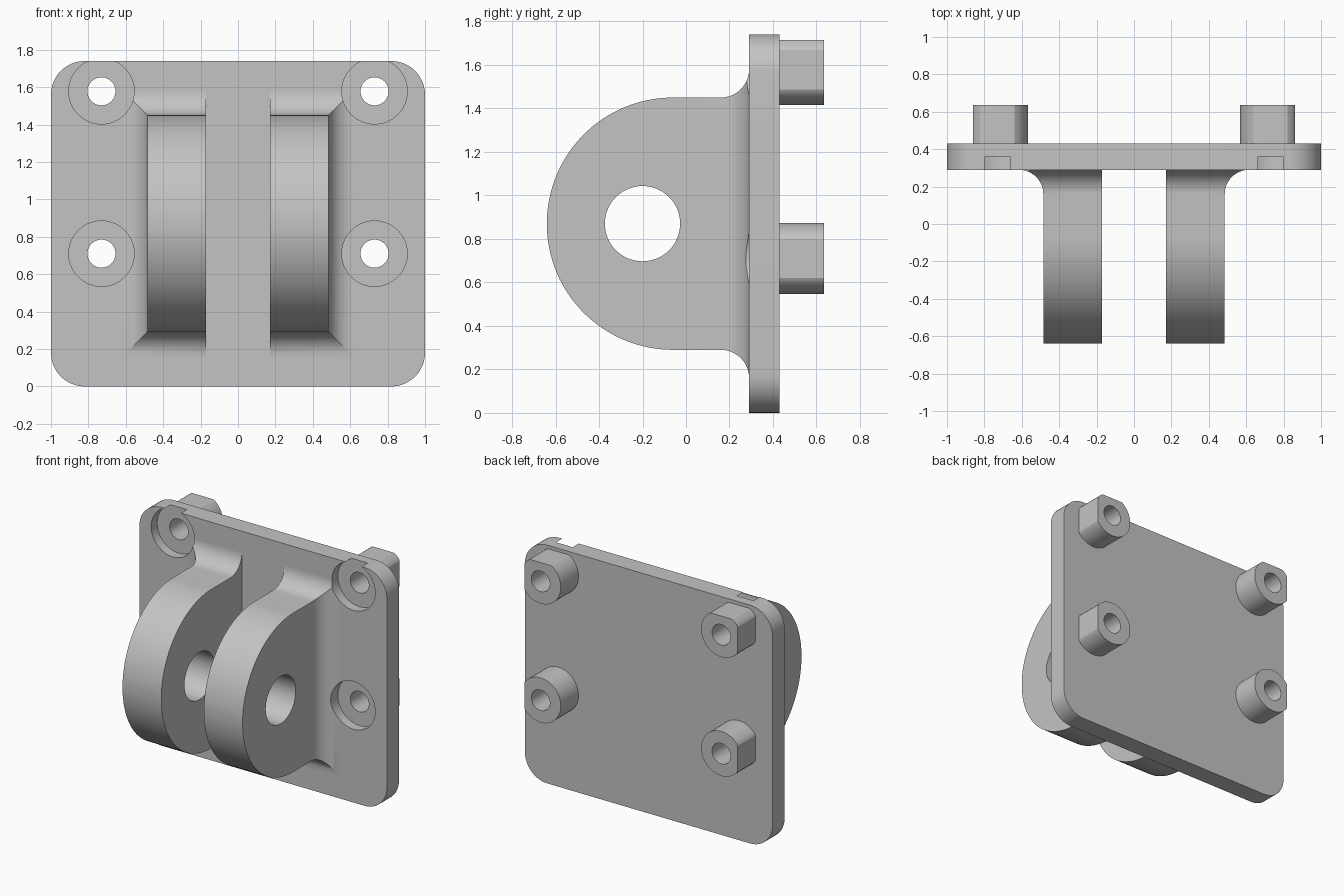
import bpy, bmesh
from math import sin, cos, pi, sqrt, radians

cube = bpy.data.objects.get("Cube")
if cube:
    bpy.data.objects.remove(cube, do_unlink=True)

grey = bpy.data.materials.new("plain grey")
grey.use_nodes = True
grey.diffuse_color = (0.55, 0.55, 0.55, 1)
grey.node_tree.nodes["Principled BSDF"].inputs["Base Color"].default_value = grey.diffuse_color

WIDTH, HEIGHT = 1.0, 1.74            # half width and full height of the plate
FRONT, BACK = 0.29, 0.43             # plate faces along y
MID_Z = 0.87
BOLTS = [(sx * 0.73, z) for sx in (-1, 1) for z in (0.71, 1.578)]


def make(name, bm):
    bmesh.ops.remove_doubles(bm, verts=bm.verts, dist=1e-5)
    bmesh.ops.recalc_face_normals(bm, faces=bm.faces)
    mesh = bpy.data.meshes.new(name)
    bm.to_mesh(mesh)
    bm.free()
    mesh.materials.append(grey)
    obj = bpy.data.objects.new(name, mesh)
    bpy.context.collection.objects.link(obj)
    return obj


def loft(bm, rings):
    """Skin equal-sized closed rings and cap both ends."""
    rows = [[bm.verts.new(p) for p in ring] for ring in rings]
    n = len(rows[0])
    for a, b in zip(rows, rows[1:]):
        for i in range(n):
            j = (i + 1) % n
            bm.faces.new((a[i], a[j], b[j], b[i]))
    bm.faces.new(rows[0])
    bm.faces.new(rows[-1])


def prism_y(bm, outline, y0, y1):
    loft(bm, [[(x, y, z) for x, z in outline] for y in (y0, y1)])


def circle(cx, cz, r, n=64):
    return [(cx + r * cos(2 * pi * i / n), cz + r * sin(2 * pi * i / n)) for i in range(n)]


def select_only(obj):
    bpy.ops.object.select_all(action='DESELECT')
    obj.select_set(True)
    bpy.context.view_layer.objects.active = obj


def cut(obj, *cutters):
    select_only(obj)
    for cutter in cutters:
        mod = obj.modifiers.new("cut", 'BOOLEAN')
        mod.operation, mod.solver, mod.object = 'DIFFERENCE', 'EXACT', cutter
        bpy.ops.object.modifier_apply(modifier=mod.name)


# Cutters: bolt holes, counterbores and the pin hole
bm = bmesh.new()
for x, z in BOLTS:
    prism_y(bm, circle(x, z, 0.075, 48), 0.1, 0.8)
bolt_holes = make("bolt_hole_cutter", bm)

bm = bmesh.new()
for x, z in BOLTS:
    prism_y(bm, circle(x, z, 0.175), 0.1, 0.36)
bores = make("counterbore_cutter", bm)

bm = bmesh.new()
ring = circle(-0.2, MID_Z, 0.173)
loft(bm, [[(x, y, z) for y, z in ring] for x in (-0.9, 0.9)])
pin_hole = make("pin_hole_cutter", bm)

# Base plate with rounded corners
r = 0.18
outline = []
for k, (sx, sz) in enumerate([(1, 1), (-1, 1), (-1, -1), (1, -1)]):
    for i in range(13):
        a = pi / 2 * (k + i / 12)
        outline.append((sx * (WIDTH - r) + r * cos(a),
                        MID_Z + sz * (HEIGHT / 2 - r) + r * sin(a)))
bm = bmesh.new()
prism_y(bm, outline, FRONT, BACK)
plate = make("base_plate", bm)
cut(plate, bores, bolt_holes)
parts = [plate]

# Rounded lugs flaring into the plate with a fillet
LUG_R, FILLET = 0.58, 0.13
sections = []                        # y, half height, flare
for i in range(33):
    a = pi / 2 * i / 32
    sections.append((LUG_R * -cos(a) - 0.06, LUG_R * sin(a), 0))
for i in range(13):
    a = pi / 2 * i / 12
    sections.append((FRONT - FILLET + FILLET * sin(a), LUG_R, FILLET * (1 - cos(a))))
sections.append((FRONT + 0.01, LUG_R, FILLET))

for side, s in (("right", -1), ("left", 1)):
    rings = []
    for y, h, d in sections:
        inner, outer = s * 0.172, s * (0.485 + d)
        rings.append([(inner, y, MID_Z - h - d), (outer, y, MID_Z - h - d),
                      (outer, y, MID_Z + h + d), (inner, y, MID_Z + h + d)])
    bm = bmesh.new()
    loft(bm, rings[1:])
    # Close the narrow nose edge
    lug = make(side + "_lug", bm)
    cut(lug, pin_hole, bores)
    parts.append(lug)

# Rear bosses, flattened towards the plate's outer edges
for x, z in BOLTS:
    s = 1 if x > 0 else -1
    shape = [(s * min(s * px, 0.862), min(pz, 1.715)) for px, pz in circle(x, z, 0.163)]
    bm = bmesh.new()
    prism_y(bm, shape, BACK - 0.01, 0.635)
    name = ("upper" if z > 1 else "lower") + ("_left" if s > 0 else "_right") + "_boss"
    boss = make(name, bm)
    cut(boss, bolt_holes)
    parts.append(boss)

for cutter in (bolt_holes, bores, pin_hole):
    bpy.data.objects.remove(cutter, do_unlink=True)

for part in parts:
    select_only(part)
    bpy.ops.object.shade_smooth_by_angle(angle=radians(25))
